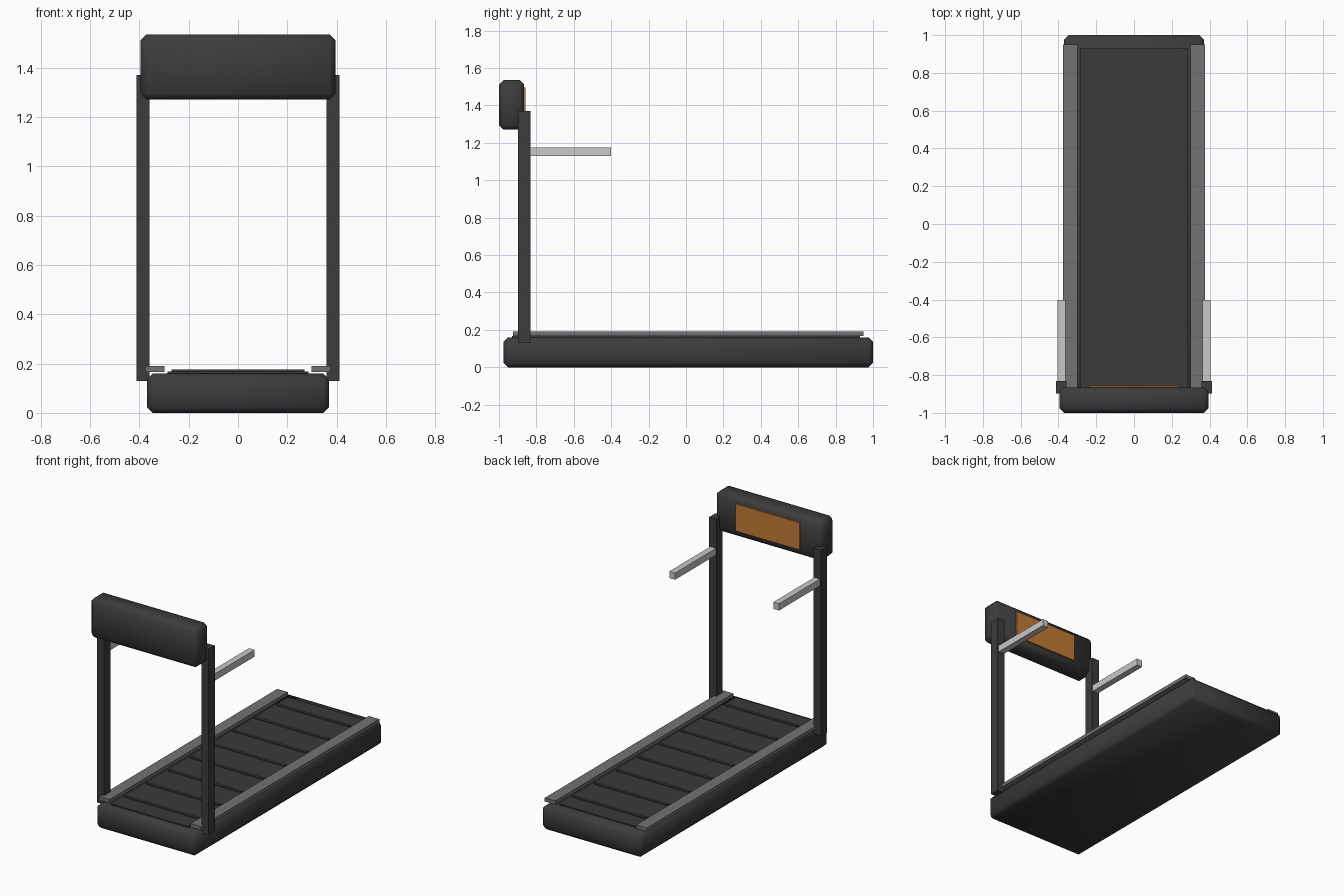
import bpy

if "Cube" in bpy.data.objects:
    bpy.data.objects.remove(bpy.data.objects["Cube"])


def mat(name, r, g, b):
    m = bpy.data.materials.new(name)
    m.diffuse_color = (r, g, b, 1)
    m.use_nodes = True
    m.node_tree.nodes["Principled BSDF"].inputs["Base Color"].default_value = m.diffuse_color
    return m


DARK = mat("charcoal", 0.045, 0.045, 0.045)
BELT = mat("belt_grey", 0.042, 0.042, 0.042)
GREY = mat("rail_grey", 0.17, 0.17, 0.17)
LIGHT = mat("light_grey", 0.58, 0.58, 0.58)
ORANGE = mat("orange", 0.55, 0.20, 0.035)


def box(name, x, y, z, material, bevel=0.0):
    """Box from (min, max) ranges, optionally with smooth chamfered edges."""
    bpy.ops.mesh.primitive_cube_add(
        size=1, location=[(a + b) / 2 for a, b in (x, y, z)])
    ob = bpy.context.object
    ob.name = name
    ob.scale = [b - a for a, b in (x, y, z)]
    bpy.ops.object.transform_apply(location=False, rotation=False, scale=True)
    ob.data.materials.append(material)
    if bevel:
        mod = ob.modifiers.new("chamfer", 'BEVEL')
        mod.width = bevel
        mod.segments = 1
        bpy.ops.object.shade_smooth()
    return ob


# Base deck
box("deck", (-0.37, 0.37), (-0.975, 1.0), (0, 0.16), DARK, 0.024)

# Running belt with cross slats
box("belt", (-0.285, 0.285), (-0.93, 0.93), (0.15, 0.168), BELT)
for i in range(8):
    y = -0.80 + i * 1.6 / 7
    box(f"belt_slat_{i + 1}", (-0.27, 0.27), (y - 0.01, y + 0.01),
        (0.16, 0.175), BELT)

# Console and its screen
box("console", (-0.395, 0.395), (-1.0, -0.865), (1.27, 1.535), DARK, 0.024)
box("screen", (-0.235, 0.235), (-0.87, -0.857), (1.315, 1.495), ORANGE)

# Side rails, uprights and handles on both sides
for side, s in (("left", -1), ("right", 1)):
    def span(a, b):
        return tuple(sorted((s * a, s * b)))
    box(f"{side}_foot_rail", span(0.298, 0.376), (-0.925, 0.95),
        (0.166, 0.19), GREY)
    box(f"{side}_upright", span(0.358, 0.412), (-0.897, -0.832),
        (0.13, 1.37), DARK)
    box(f"{side}_handle", span(0.362, 0.404), (-0.84, -0.402),
        (1.13, 1.175), LIGHT)
